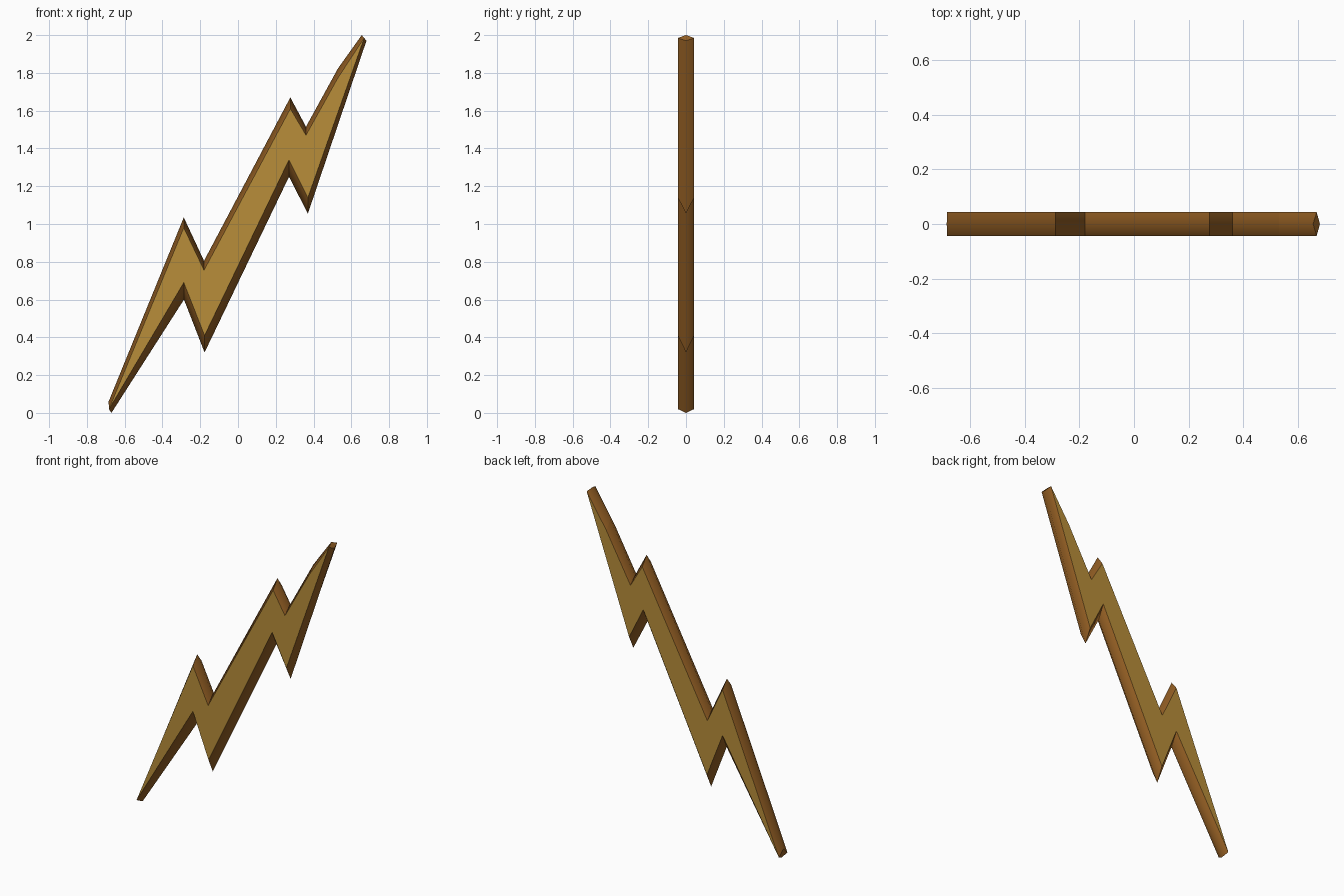
import bpy, bmesh

if "Cube" in bpy.data.objects:
    bpy.data.objects.remove(bpy.data.objects["Cube"])

DEPTH = 0.043  # half thickness

# Outline as (ridge x, ridge z, face x, face z), clockwise from the top tip
OUTLINE = [
    (0.655, 2.00, 0.668, 1.985), (0.68, 1.97, 0.668, 1.985),
    (0.37, 1.055, 0.37, 1.14), (0.27, 1.25, 0.27, 1.34),
    (-0.177, 0.32, -0.177, 0.41), (-0.286, 0.60, -0.287, 0.69),
    (-0.67, 0.00, -0.683, 0.02), (-0.685, 0.06, -0.683, 0.02),
    (-0.287, 1.035, -0.287, 0.98), (-0.18, 0.805, -0.18, 0.755),
    (0.277, 1.67, 0.277, 1.61), (0.36, 1.515, 0.36, 1.47),
    (0.53, 1.825, 0.53, 1.775),
]


def material(name, color):
    m = bpy.data.materials.new(name)
    m.diffuse_color = (*color, 1)
    m.use_nodes = True
    m.node_tree.nodes["Principled BSDF"].inputs["Base Color"].default_value = m.diffuse_color
    return m


bm = bmesh.new()
ridge = [bm.verts.new((p[0], 0, p[1])) for p in OUTLINE]
n = len(OUTLINE)

# Flat front and back faces, each joined to the ridge by bevelled sides
for side in (-1, 1):
    rim = []
    for i, p in enumerate(OUTLINE):
        if i and p[2:] == OUTLINE[i - 1][2:]:
            rim.append(rim[-1])  # both tip corners meet at one point
        else:
            rim.append(bm.verts.new((p[2], side * DEPTH, p[3])))
    bm.faces.new(list(dict.fromkeys(rim)))
    for i in range(n):
        j = (i + 1) % n
        f = bm.faces.new(list(dict.fromkeys((ridge[i], ridge[j], rim[j], rim[i]))))
        f.material_index = 1
        f.smooth = True

bmesh.ops.recalc_face_normals(bm, faces=bm.faces)

# Soft shading only across the ridge; every other edge stays crisp
ridge_set = set(ridge)
for e in bm.edges:
    e.smooth = all(v in ridge_set for v in e.verts)

mesh = bpy.data.meshes.new("lightning_bolt")
bm.to_mesh(mesh)
bm.free()
mesh.materials.append(material("gold", (0.48, 0.27, 0.042)))
mesh.materials.append(material("bronze_edge", (0.29, 0.112, 0.017)))
bolt = bpy.data.objects.new("lightning_bolt", mesh)
bpy.context.collection.objects.link(bolt)
